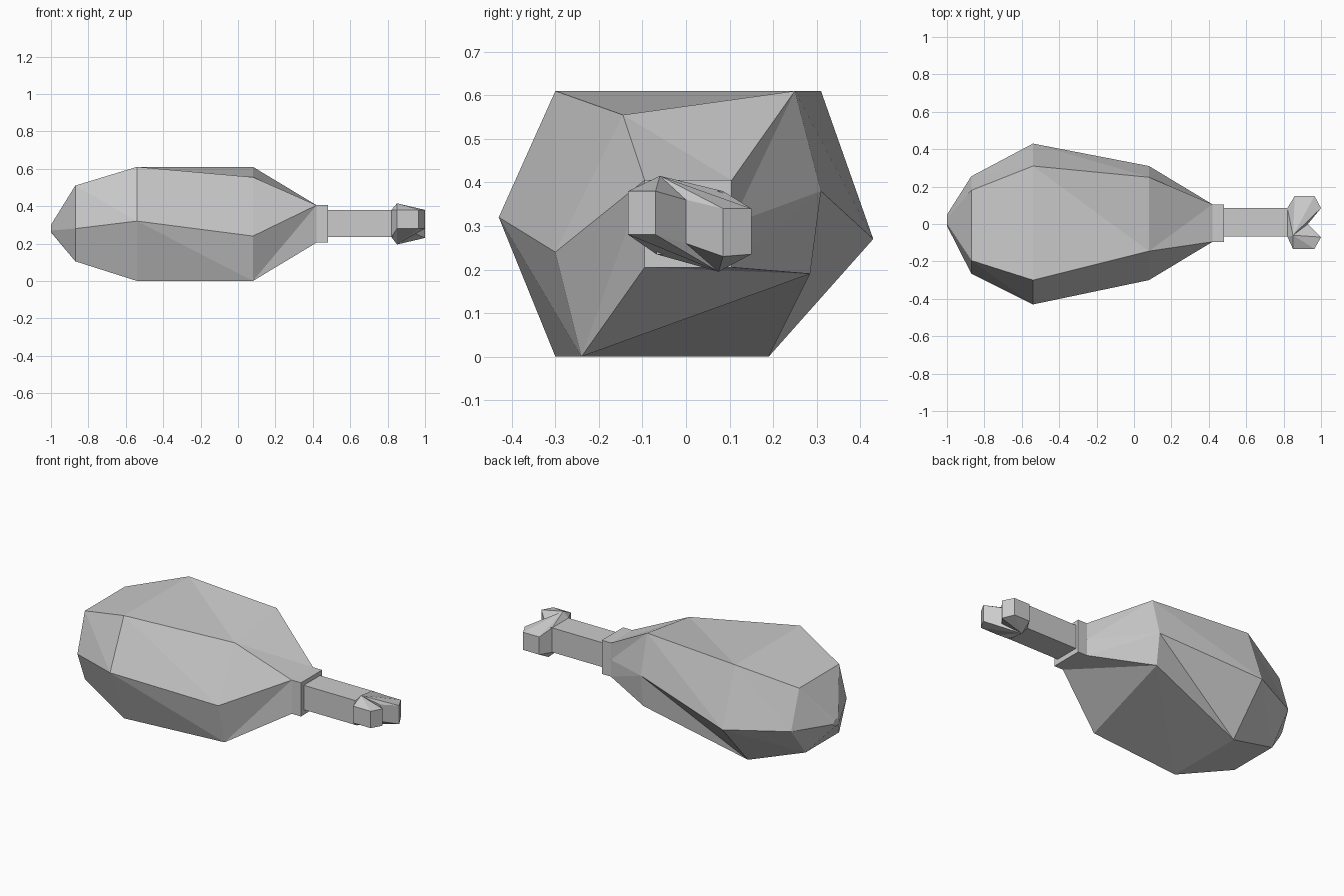
import bpy, bmesh

default = bpy.data.objects.get("Cube")
if default:
    bpy.data.objects.remove(default)

# One flat colour
grey = bpy.data.materials.new("light_grey")
grey.use_nodes = True
grey.diffuse_color = (0.6, 0.6, 0.6, 1)
grey.node_tree.nodes["Principled BSDF"].inputs["Base Color"].default_value = grey.diffuse_color


def finish(name, bm):
    bmesh.ops.remove_doubles(bm, verts=bm.verts, dist=0.0005)
    bmesh.ops.recalc_face_normals(bm, faces=bm.faces)
    mesh = bpy.data.meshes.new(name)
    bm.to_mesh(mesh)
    bm.free()
    mesh.materials.append(grey)
    obj = bpy.data.objects.new(name, mesh)
    bpy.context.collection.objects.link(obj)
    return obj


def box(name, lo, hi):
    bm = bmesh.new()
    bmesh.ops.create_cube(bm, size=1)
    for v in bm.verts:
        v.co = [(a + b) / 2 + c * (b - a) for a, b, c in zip(lo, hi, v.co)]
    return finish(name, bm)


def loft(name, sections):
    """Triangulated skin through rings of (y, z); flip picks the diagonal."""
    bm = bmesh.new()
    rings = [[bm.verts.new((x, y, z)) for y, z in ring] for x, ring, _ in sections]
    for (a, b), (_, _, flip) in zip(zip(rings, rings[1:]), sections):
        for i in range(len(a)):
            j = (i + 1) % len(a)
            if flip:
                tris = (a[i], a[j], b[j]), (a[i], b[j], b[i])
            else:
                tris = (a[i], a[j], b[i]), (a[j], b[j], b[i])
            for tri in tris:
                bm.faces.new(tri)
    bm.faces.new(rings[0])
    bm.faces.new(rings[-1])
    bmesh.ops.remove_doubles(bm, verts=bm.verts, dist=0.0005)
    bmesh.ops.dissolve_degenerate(bm, dist=0.0005, edges=bm.edges)
    return finish(name, bm)


# Meat: faceted six-sided body narrowing to a square neck
neck_y, neck_z = (-0.095, 0.105), (0.205, 0.405)
top_left, top_right = (neck_y[0], neck_z[1]), (neck_y[1], neck_z[1])
low_left, low_right = (neck_y[0], neck_z[0]), (neck_y[1], neck_z[0])
loft("meat", [
    (-1.0, [(-0.01, 0.27), (0, 0.3), (0.03, 0.3), (0.05, 0.28), (0.03, 0.26), (0, 0.26)], False),
    (-0.87, [(-0.265, 0.28), (-0.195, 0.51), (0.18, 0.51),
             (0.255, 0.28), (0.12, 0.105), (-0.195, 0.105)], False),
    (-0.54, [(-0.43, 0.32), (-0.3, 0.61), (0.31, 0.61),
             (0.43, 0.27), (0.19, 0), (-0.3, 0)], False),
    (0.08, [(-0.3, 0.24), (-0.145, 0.555), (0.25, 0.61),
            (0.31, 0.38), (0.285, 0.19), (-0.24, 0)], True),
    (0.42, [top_left, top_left, top_right, (neck_y[1], 0.305), low_right, low_left], True),
])

# Collar and bone shaft
box("collar", (0.42, neck_y[0], neck_z[0]), (0.48, neck_y[1], neck_z[1]))
box("bone_shaft", (0.47, -0.068, 0.235), (0.83, 0.085, 0.38))

# Bone end: two-lobed outline of (x, y, bottom, top) fanned to a high and a low peak
outline = [(0.82, 0.085, 0.235, 0.38), (0.86, 0.15, 0.235, 0.34), (0.965, 0.15, 0.235, 0.34),
           (1.0, 0.085, 0.23, 0.34), (0.93, 0, 0.26, 0.36), (1.0, -0.07, 0.28, 0.38),
           (0.965, -0.133, 0.28, 0.38), (0.85, -0.133, 0.28, 0.38), (0.82, -0.068, 0.235, 0.38)]
bm = bmesh.new()
low = [bm.verts.new((x, y, b)) for x, y, b, t in outline]
high = [bm.verts.new((x, y, t)) for x, y, b, t in outline]
low_peak = bm.verts.new((0.85, 0.075, 0.195))
high_peak = bm.verts.new((0.85, -0.06, 0.415))
for i in range(len(outline)):
    j = (i + 1) % len(outline)
    bm.faces.new((low[i], low[j], high[j], high[i]))
    bm.faces.new((high[i], high[j], high_peak))
    bm.faces.new((low[j], low[i], low_peak))
finish("bone_end", bm)
